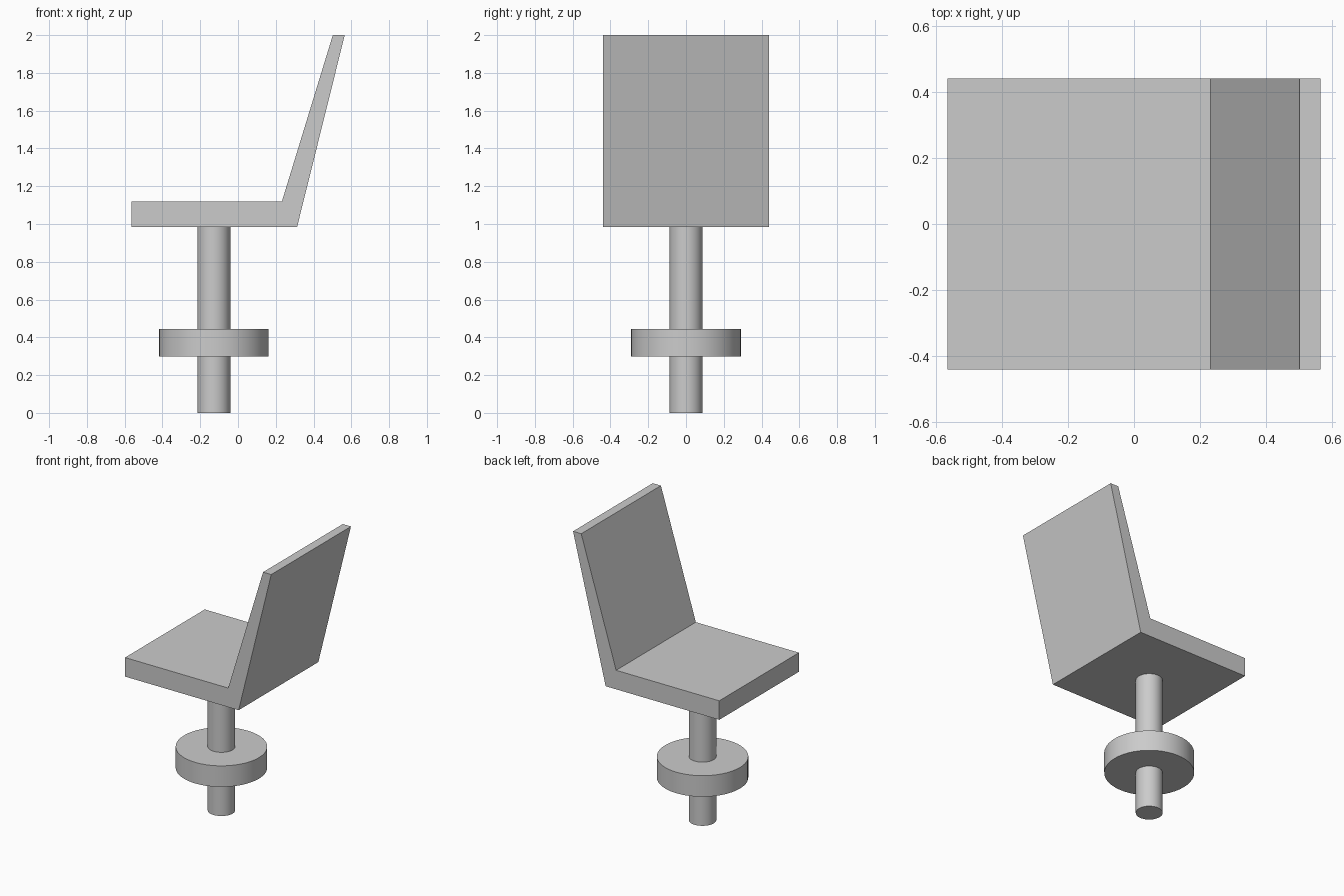
import bpy
import bmesh
import math

cube = bpy.data.objects.get("Cube")
if cube:
    bpy.data.objects.remove(cube, do_unlink=True)

POST_X = -0.128
HALF_WIDTH = 0.44

# Single grey finish
grey = bpy.data.materials.new("light_grey")
grey.use_nodes = True
colour = (0.6, 0.6, 0.6, 1.0)
grey.diffuse_color = colour
grey.node_tree.nodes["Principled BSDF"].inputs["Base Color"].default_value = colour


def extruded_profile(name, points, half_width):
    """Extrude an x-z side profile symmetrically along y."""
    bm = bmesh.new()
    face = bm.faces.new([bm.verts.new((x, -half_width, z)) for x, z in points])
    ext = bmesh.ops.extrude_face_region(bm, geom=[face])
    moved = [g for g in ext["geom"] if isinstance(g, bmesh.types.BMVert)]
    bmesh.ops.translate(bm, verts=moved, vec=(0, 2 * half_width, 0))
    bmesh.ops.recalc_face_normals(bm, faces=bm.faces)
    mesh = bpy.data.meshes.new(name)
    bm.to_mesh(mesh)
    bm.free()
    mesh.materials.append(grey)
    obj = bpy.data.objects.new(name, mesh)
    bpy.context.collection.objects.link(obj)
    return obj


def upright_cylinder(name, radius, bottom, top):
    bpy.ops.mesh.primitive_cylinder_add(
        vertices=48, radius=radius, depth=top - bottom,
        location=(POST_X, 0, (bottom + top) / 2))
    obj = bpy.context.object
    obj.name = name
    obj.data.materials.append(grey)
    bpy.ops.object.shade_smooth_by_angle(angle=math.radians(30))
    return obj


# Seat and tapering, reclined backrest in one piece
extruded_profile("seat_and_backrest", [
    (-0.565, 0.985), (0.313, 0.985), (0.565, 2.0),
    (0.502, 2.0), (0.232, 1.118), (-0.565, 1.118)], HALF_WIDTH)

# Post under the seat and the round foot ring around it
upright_cylinder("post", 0.087, 0.0, 0.985)
upright_cylinder("foot_disc", 0.29, 0.298, 0.445)
